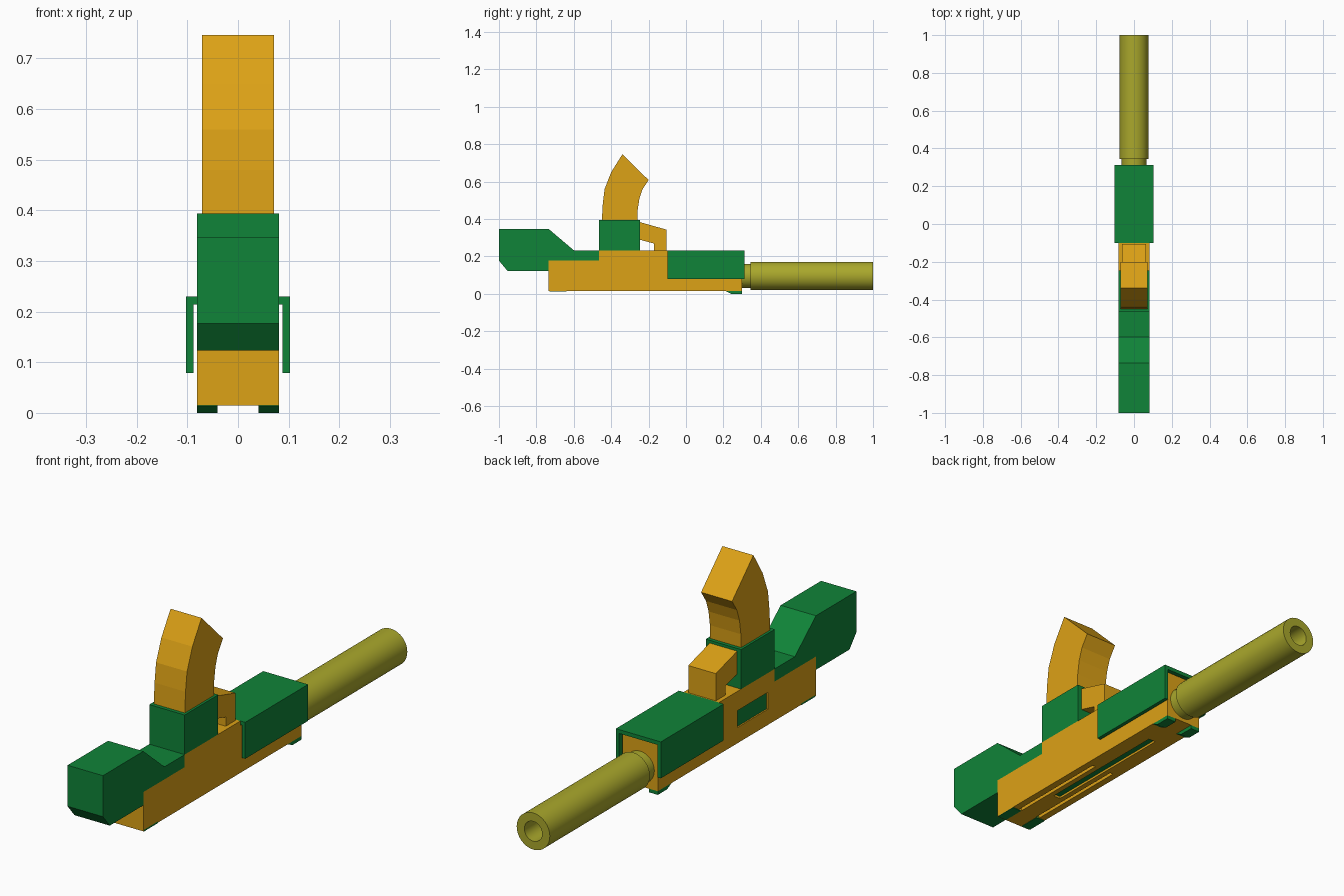
import bpy, bmesh, math
from mathutils import Vector, Matrix

if "Cube" in bpy.data.objects:
    bpy.data.objects.remove(bpy.data.objects["Cube"])


def material(name, color):
    m = bpy.data.materials.new(name)
    m.diffuse_color = (*color, 1)
    m.use_nodes = True
    m.node_tree.nodes["Principled BSDF"].inputs["Base Color"].default_value = m.diffuse_color
    return m


ORANGE = material("orange", (0.72, 0.36, 0.008))
GREEN = material("green", (0.005, 0.23, 0.04))
OLIVE = material("olive", (0.40, 0.39, 0.025))


def finish(name, bm, mat, smooth=None):
    bmesh.ops.recalc_face_normals(bm, faces=bm.faces[:])
    me = bpy.data.meshes.new(name)
    bm.to_mesh(me)
    bm.free()
    ob = bpy.data.objects.new(name, me)
    bpy.context.collection.objects.link(ob)
    if mat:
        me.materials.append(mat)
    if smooth:
        bpy.ops.object.select_all(action='DESELECT')
        ob.select_set(True)
        bpy.context.view_layer.objects.active = ob
        bpy.ops.object.shade_smooth_by_angle(angle=math.radians(smooth))
    return ob


def prism(name, pts, x0, x1, mat, smooth=None):
    """Extrude a (y, z) side profile from x0 to x1."""
    bm = bmesh.new()
    f = bm.faces.new([bm.verts.new((x0, y, z)) for y, z in pts])
    r = bmesh.ops.extrude_face_region(bm, geom=[f])
    bmesh.ops.translate(bm, vec=(x1 - x0, 0, 0),
                        verts=[v for v in r["geom"] if isinstance(v, bmesh.types.BMVert)])
    return finish(name, bm, mat, smooth)


def box(name, x, y, z, mat):
    return prism(name, [(y[0], z[0]), (y[1], z[0]), (y[1], z[1]), (y[0], z[1])], *x, mat)


def cut(target, cutter):
    m = target.modifiers.new("cut", 'BOOLEAN')
    m.operation, m.object, m.solver = 'DIFFERENCE', cutter, 'EXACT'
    cutter.hide_render = True
    cutter.hide_set(True)


W = 0.081

# Receiver body with stepped top
body = prism("receiver", [(-0.735, 0.015), (0.30, 0.015), (0.30, 0.21), (-0.10, 0.21),
                          (-0.10, 0.23), (-0.465, 0.23), (-0.465, 0.178), (-0.735, 0.178)],
             -W, W, ORANGE)

# Side port and underside slot, with the bolt showing inside
cut(body, box("port_cutter", (-0.10, -0.068), (-0.42, -0.22), (0.08, 0.15), None))
box("bolt_side", (-0.075, -0.069), (-0.42, -0.22), (0.08, 0.15), GREEN)
cut(body, box("slot_cutter", (-0.016, 0.016), (-0.47, 0.11), (0, 0.03), None))
box("bolt_underside", (-0.016, 0.016), (-0.47, 0.11), (0.024, 0.031), GREEN)

# Underside grooves, rear pads and front sight blocks on both sides
for side, s in (("left", -1), ("right", 1)):
    gx = sorted((s * 0.038, s * 0.052))
    px = sorted((s * 0.04, s * W))
    cut(body, box("groove_cutter_" + side, gx, (-0.64, -0.19), (0, 0.028), None))
    box("rear_pad_" + side, px, (-0.73, -0.64), (0.013, 0.02), GREEN)
    prism("front_sight_" + side, [(0.21, 0.015), (0.24, 0), (0.30, 0), (0.30, 0.015)],
          *px, GREEN)

# Stock
prism("stock", [(-1, 0.347), (-0.735, 0.347), (-0.597, 0.23), (-0.465, 0.23), (-0.465, 0.178),
                (-0.735, 0.178), (-0.735, 0.123), (-0.955, 0.123), (-1, 0.177)],
      -W, W, GREEN)

# Handguard: U-shaped shell over the receiver
bm = bmesh.new()
prof = [(-0.103, 0.079), (-0.103, 0.23), (0.103, 0.23), (0.103, 0.079),
        (0.088, 0.079), (0.088, 0.214), (-0.088, 0.214), (-0.088, 0.079)]
f = bm.faces.new([bm.verts.new((x, -0.10, z)) for x, z in prof])
r = bmesh.ops.extrude_face_region(bm, geom=[f])
bmesh.ops.translate(bm, vec=(0, 0.412, 0),
                    verts=[v for v in r["geom"] if isinstance(v, bmesh.types.BMVert)])
finish("handguard", bm, GREEN)

# Magazine well and curved magazine
box("magazine_well", (-W, W), (-0.465, -0.245), (0.23, 0.394), GREEN)
prism("magazine", [(-0.45, 0.39), (-0.445, 0.48), (-0.435, 0.56), (-0.40, 0.65), (-0.34, 0.746),
                   (-0.20, 0.608), (-0.232, 0.56), (-0.249, 0.51), (-0.258, 0.45), (-0.26, 0.39)],
      -0.071, 0.071, ORANGE)

# Guard bracket in front of the well
prism("guard_bracket", [(-0.25, 0.384), (-0.105, 0.343), (-0.105, 0.228), (-0.17, 0.228),
                        (-0.17, 0.268), (-0.25, 0.29)], -0.063, 0.063, ORANGE)

# Barrel: neck, tube and bore turned around the y axis
bm = bmesh.new()
axis_z = 0.095
path = [(0, 0.29), (0.065, 0.29), (0.065, 0.345), (0.076, 0.345), (0.076, 1.0),
        (0.041, 1.0), (0.041, 0.45), (0, 0.45)]
vs = [bm.verts.new((rad, y, axis_z)) for rad, y in path]
es = [bm.edges.new(p) for p in zip(vs, vs[1:])]
bmesh.ops.spin(bm, geom=vs + es, cent=(0, 0, axis_z), axis=(0, 1, 0),
               angle=math.tau, steps=32, use_merge=False)
bmesh.ops.remove_doubles(bm, verts=bm.verts[:], dist=0.0005)
finish("barrel", bm, OLIVE, 35)
